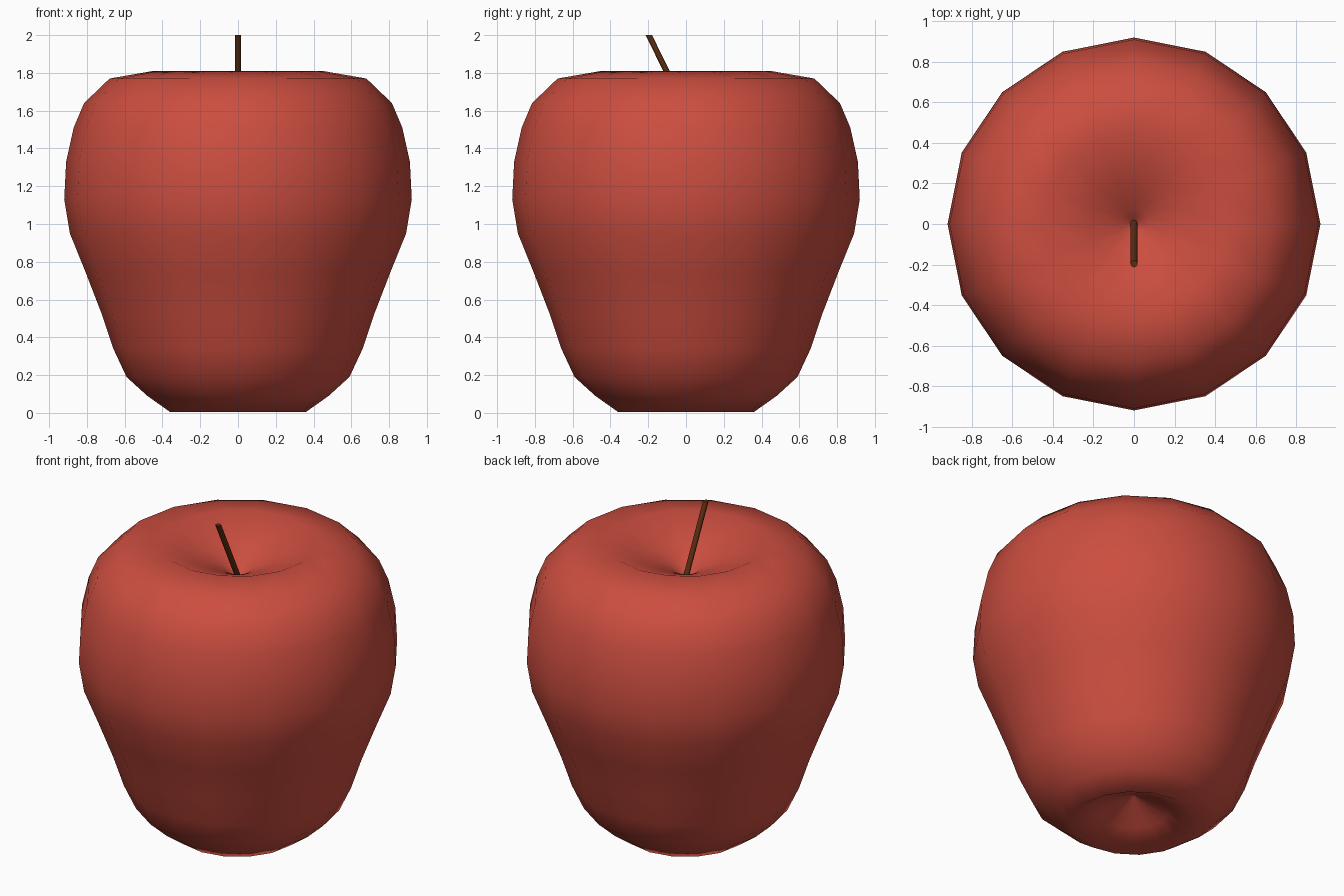
import bpy
import bmesh
from math import cos, sin, tau

cube = bpy.data.objects.get("Cube")
if cube:
    bpy.data.objects.remove(cube, do_unlink=True)


def make_material(name, color):
    mat = bpy.data.materials.new(name)
    mat.use_nodes = True
    mat.diffuse_color = color
    bsdf = mat.node_tree.nodes["Principled BSDF"]
    bsdf.inputs["Base Color"].default_value = color
    bsdf.inputs["Roughness"].default_value = 0.6
    return mat


def ring_stack(name, rings, sides, mat, cap=False):
    """Skin horizontal rings given as (radius, height, y offset)."""
    bm = bmesh.new()
    loops = [[bm.verts.new((r * cos(tau * i / sides), y + r * sin(tau * i / sides), z))
              for i in range(sides)] for r, z, y in rings]
    for low, high in zip(loops, loops[1:]):
        for i in range(sides):
            j = (i + 1) % sides
            bm.faces.new((low[i], low[j], high[j], high[i])).smooth = True
    if cap:
        bm.faces.new(loops[0][::-1])
        bm.faces.new(loops[-1])
    mesh = bpy.data.meshes.new(name)
    bm.to_mesh(mesh)
    bm.free()
    mesh.materials.append(mat)
    obj = bpy.data.objects.new(name, mesh)
    bpy.context.collection.objects.link(obj)
    return obj


red = make_material("apple red", (0.60, 0.075, 0.05, 1))
brown = make_material("stem brown", (0.11, 0.027, 0.006, 1))

# Fruit body: base dimple, flanks, shoulder, then the dip around the stem.
# Tiny end rings keep the two dimples crisp at their centres.
profile = [
    (0.002, 0.19), (0.2, 0.09), (0.36, 0.005), (0.48, 0.09), (0.59, 0.19),
    (0.66, 0.34), (0.72, 0.52), (0.805, 0.74), (0.89, 0.95), (0.92, 1.13),
    (0.91, 1.33), (0.87, 1.51), (0.815, 1.64), (0.68, 1.77), (0.45, 1.81),
    (0.22, 1.71), (0.08, 1.65), (0.002, 1.58),
]
ring_stack("fruit_body", [(r, z, 0) for r, z in profile], 16, red)

# Stem: thin rod leaning forward, cut level at both ends.
ring_stack("stem", [(0.017, 1.58, 0.01), (0.017, 2.0, -0.197)], 8, brown, cap=True)
